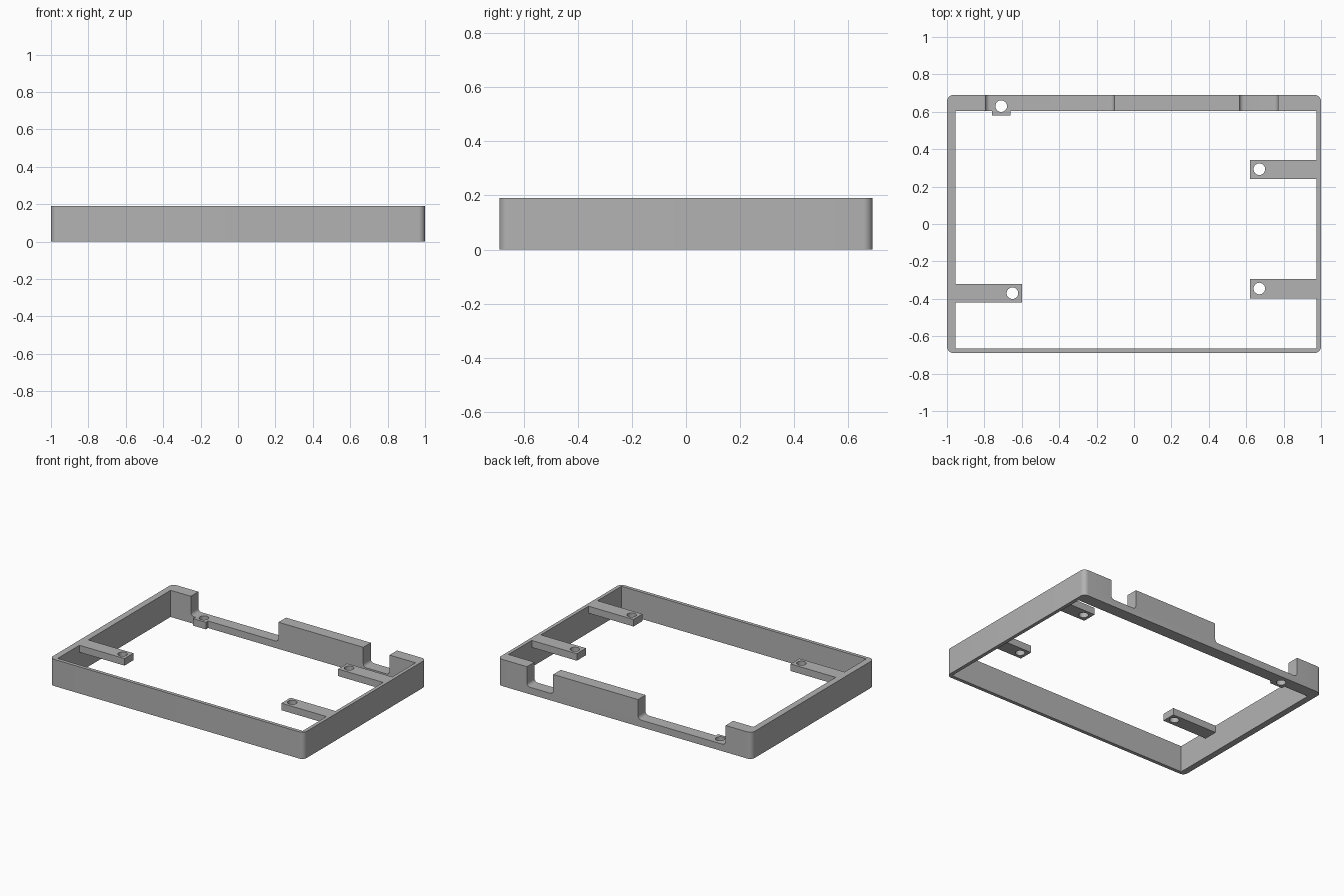
import bpy, bmesh, math
from mathutils import Vector

cube = bpy.data.objects.get("Cube")
if cube:
    bpy.data.objects.remove(cube, do_unlink=True)

HEIGHT, PLATE = 0.19, 0.05
BACK, INNER_BACK = 0.69, 0.605

grey = bpy.data.materials.new("plain grey")
grey.use_nodes = True
grey.diffuse_color = (0.45, 0.45, 0.45, 1)
grey.node_tree.nodes["Principled BSDF"].inputs["Base Color"].default_value = (0.45, 0.45, 0.45, 1)


def prism(name, points, sweep):
    """Extrude a closed 3D outline along the sweep vector."""
    bm = bmesh.new()
    face = bm.faces.new([bm.verts.new(p) for p in points])
    out = bmesh.ops.extrude_face_region(bm, geom=[face])
    moved = [g for g in out["geom"] if isinstance(g, bmesh.types.BMVert)]
    bmesh.ops.translate(bm, verts=moved, vec=Vector(sweep))
    bmesh.ops.recalc_face_normals(bm, faces=bm.faces)
    mesh = bpy.data.meshes.new(name)
    bm.to_mesh(mesh)
    bm.free()
    mesh.materials.append(grey)
    obj = bpy.data.objects.new(name, mesh)
    bpy.context.collection.objects.link(obj)
    return obj


def arc(cx, cy, r, start, sweep, n):
    return [(cx + r * math.cos(math.radians(start + sweep * i / n)),
             cy + r * math.sin(math.radians(start + sweep * i / n))) for i in range(n + 1)]


def block(name, x0, x1, y0, y1, z0, z1):
    return prism(name, [(x0, y0, z0), (x1, y0, z0), (x1, y1, z0), (x0, y1, z0)], (0, 0, z1 - z0))


def combine(target, other, operation):
    """Boolean the other object into the target and discard it."""
    mod = target.modifiers.new(operation.lower(), "BOOLEAN")
    mod.operation, mod.solver, mod.object = operation, "EXACT", other
    bpy.context.view_layer.objects.active = target
    bpy.ops.object.modifier_apply(modifier=mod.name)
    bpy.data.objects.remove(other, do_unlink=True)


# Rounded outer body
r = 0.035
outline = []
for i, (sx, sy) in enumerate([(1, 1), (-1, 1), (-1, -1), (1, -1)]):
    outline += arc(sx * (1 - r), sy * (BACK - r), r, 90 * i, 90, 8)
frame = prism("frame", [(x, y, 0) for x, y in outline], (0, 0, HEIGHT))

# Open centre
combine(frame, block("opening", -0.955, 0.975, -0.665, INNER_BACK, -0.1, 0.3), "DIFFERENCE")

# Back wall notches with filleted floors
f = 0.025
for x0, x1 in [(-0.795, -0.105), (0.563, 0.77)]:
    profile = ([(x0, 0.3)] + arc(x0 + f, PLATE + f, f, 180, 90, 6)
               + arc(x1 - f, PLATE + f, f, 270, 90, 6) + [(x1, 0.3)])
    notch = prism("notch", [(x, 0.55, z) for x, z in profile], (0, 0.3, 0))
    combine(frame, notch, "DIFFERENCE")

# Mounting arms at the rim, and the low tab on the back wall
top = HEIGHT - PLATE
for name, *box in [("left_rear_arm", 0.62, 0.985, 0.24, 0.343, top, HEIGHT),
                   ("left_front_arm", 0.62, 0.985, -0.397, -0.295, top, HEIGHT),
                   ("right_arm", -0.975, -0.6, -0.42, -0.32, top, HEIGHT),
                   ("back_tab", -0.76, -0.66, 0.58, 0.65, 0, PLATE)]:
    combine(frame, block(name, *box), "UNION")

# Screw holes
for x, y in [(0.67, 0.293), (0.67, -0.345), (-0.65, -0.37), (-0.71, 0.63)]:
    circle = arc(x, y, 0.031, 0, 360, 32)[:-1]
    combine(frame, prism("hole", [(a, b, -0.1) for a, b in circle], (0, 0, 0.4)), "DIFFERENCE")

# Smooth the rounded corners, fillets and holes only
bpy.ops.object.select_all(action="DESELECT")
frame.select_set(True)
bpy.context.view_layer.objects.active = frame
bpy.ops.object.shade_smooth_by_angle(angle=math.radians(30))
